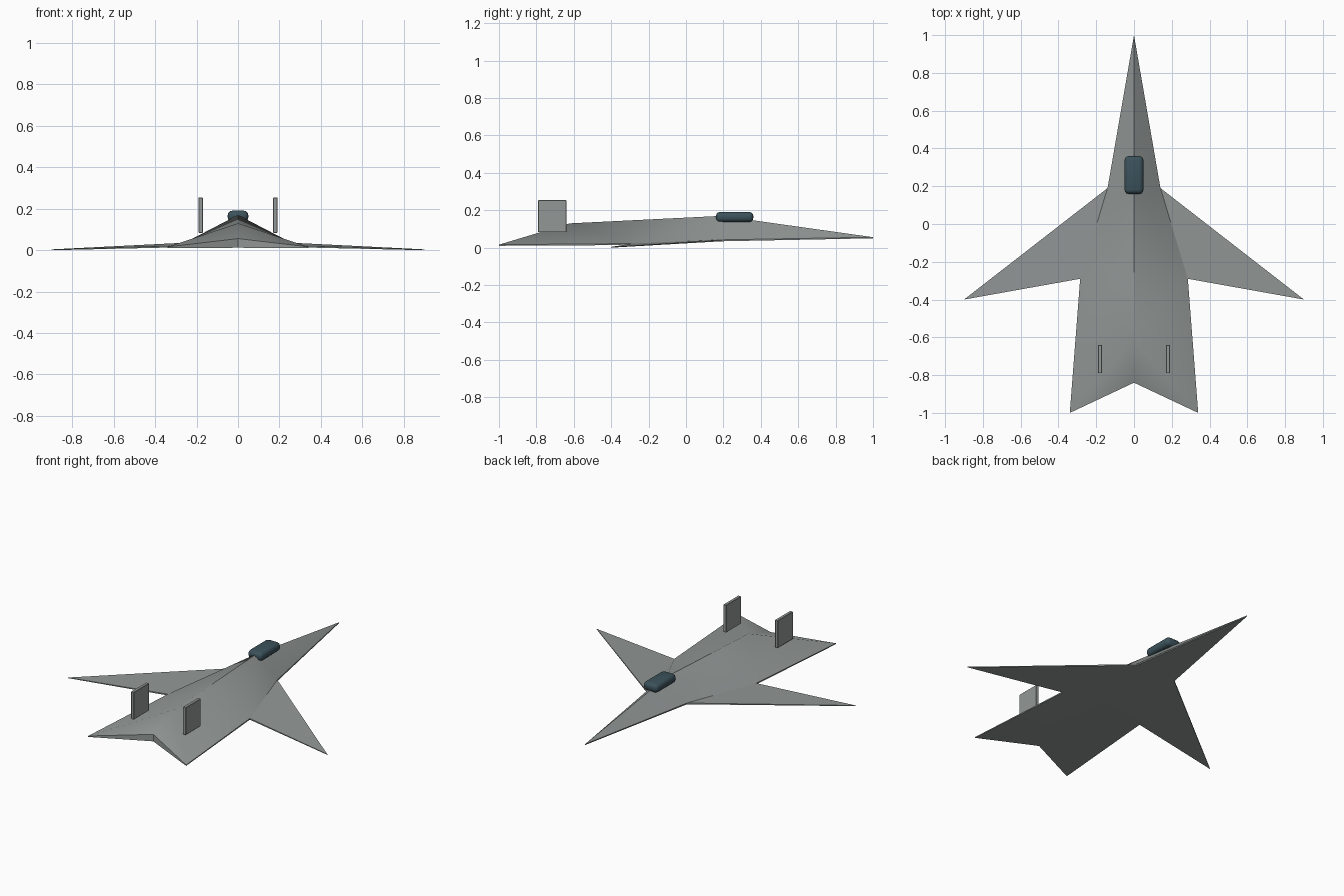
import bpy, bmesh, math

if "Cube" in bpy.data.objects:
    bpy.data.objects.remove(bpy.data.objects["Cube"])


def material(name, rgb):
    m = bpy.data.materials.new(name)
    m.diffuse_color = (*rgb, 1)
    m.use_nodes = True
    m.node_tree.nodes["Principled BSDF"].inputs["Base Color"].default_value = m.diffuse_color
    return m


hull_grey = material("hull grey", (0.29, 0.315, 0.31))
glass = material("canopy glass", (0.045, 0.085, 0.105))


def finish(name, bm, mat, angle):
    bmesh.ops.recalc_face_normals(bm, faces=bm.faces)
    mesh = bpy.data.meshes.new(name)
    bm.to_mesh(mesh)
    bm.free()
    ob = bpy.data.objects.new(name, mesh)
    bpy.context.collection.objects.link(ob)
    mesh.materials.append(mat)
    bpy.ops.object.select_all(action='DESELECT')
    ob.select_set(True)
    bpy.context.view_layer.objects.active = ob
    bpy.ops.object.shade_smooth_by_angle(angle=math.radians(angle))
    return ob


def box(name, centre, size, mat, bevel, segments, angle):
    bm = bmesh.new()
    bmesh.ops.create_cube(bm, size=1)
    for v in bm.verts:
        v.co = [c + s * k for c, s, k in zip(centre, size, v.co)]
    bmesh.ops.bevel(bm, geom=bm.edges[:], offset=bevel, segments=segments,
                    profile=0.5, affect='EDGES')
    return finish(name, bm, mat, angle)


# Airframe: half planform with upper and lower skins, mirrored across x = 0
top = {"nose": (0, 1, 0.056), "root": (0.14, 0.19, 0.042),
       "tip": (0.9, -0.4, 0.004), "notch": (0.285, -0.29, 0.022),
       "tail": (0.34, -1, 0.016), "mid": (0, -0.84, 0.056),
       "rear_ridge": (0, -0.62, 0.13), "front_ridge": (0, 0.19, 0.17)}
low = {"nose": 0.05, "root": 0.034, "tip": 0.0, "notch": 0.014,
       "tail": 0.01, "mid": 0.012}
rim = ["nose", "root", "tip", "notch", "tail", "mid"]

bm = bmesh.new()
for s in (1, -1):
    up = {k: bm.verts.new((s * x, y, z)) for k, (x, y, z) in top.items()}
    dn = {k: bm.verts.new((s * top[k][0], top[k][1], z)) for k, z in low.items()}
    keel = bm.verts.new((0, 0.19, 0.034))
    for tri in (("nose", "root", "front_ridge"), ("root", "tip", "notch"),
                ("front_ridge", "root", "notch"),
                ("front_ridge", "notch", "rear_ridge"),
                ("rear_ridge", "notch", "tail"), ("rear_ridge", "tail", "mid")):
        bm.faces.new([up[k] for k in tri])
    for a, b in zip(rim, rim[1:]):
        bm.faces.new((up[a], up[b], dn[b], dn[a]))
    for tri in (("root", "tip", "notch"), ("notch", "tail", "mid")):
        bm.faces.new([dn[k] for k in tri])
    bm.faces.new((dn["nose"], dn["root"], keel))
    bm.faces.new((keel, dn["root"], dn["notch"]))
    bm.faces.new((keel, dn["notch"], dn["mid"]))
bmesh.ops.remove_doubles(bm, verts=bm.verts, dist=0.0005)
finish("airframe", bm, hull_grey, 30)

# Canopy
box("canopy", (0, 0.26, 0.164), (0.1, 0.2, 0.054), glass, 0.022, 3, 40)

# Twin tail fins
for side, s in (("right", 1), ("left", -1)):
    box(side + "_fin", (s * 0.18, -0.715, 0.169), (0.02, 0.15, 0.172),
        hull_grey, 0.002, 1, 20)
